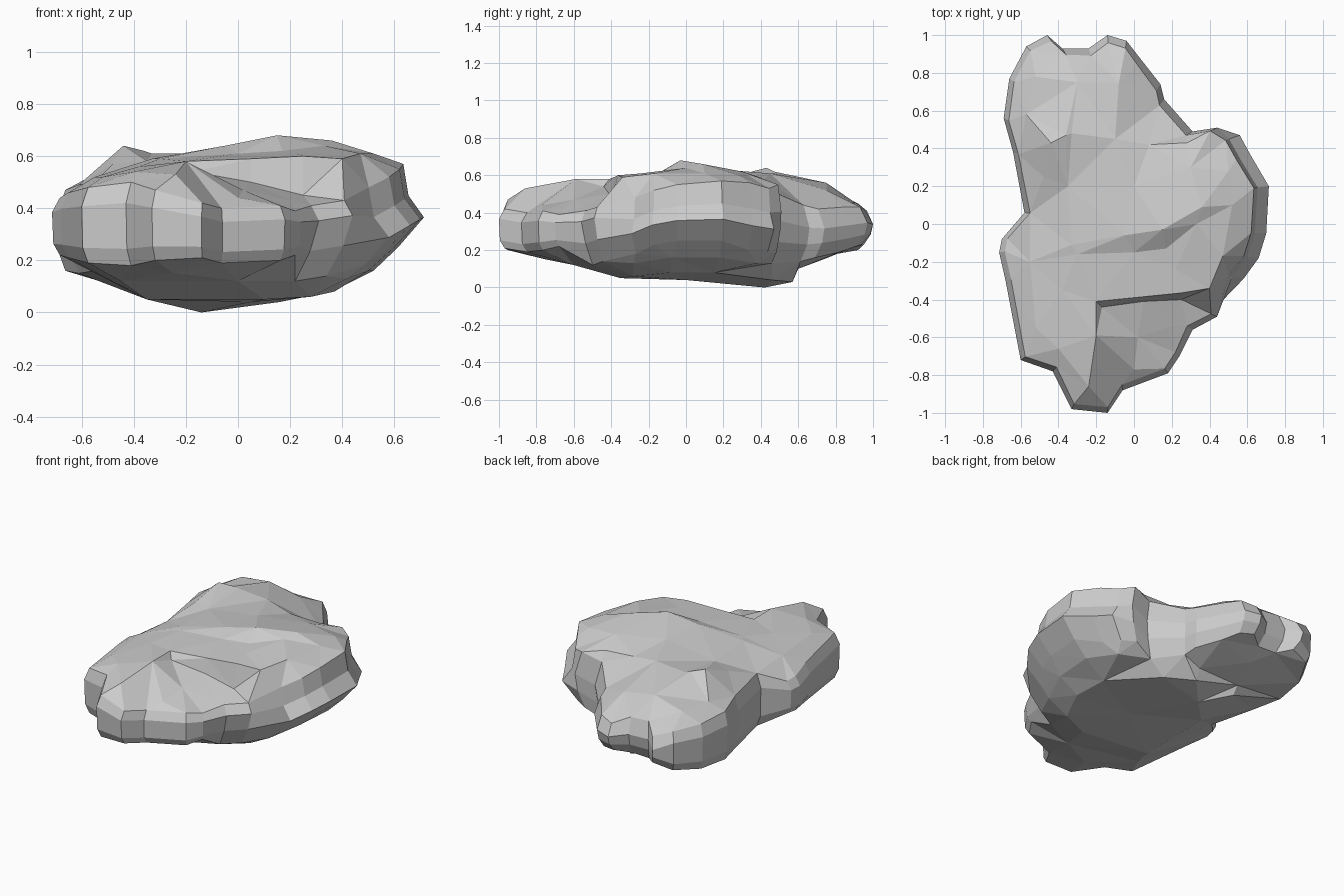
import bpy, bmesh
from mathutils import Vector
from mathutils.geometry import delaunay_2d_cdt

# Plan outline, counter-clockwise: x, y, lower edge z, upper edge z
OUTLINE = [
    (-.33, -.98, .20, .47), (-.14, -1.0, .21, .42), (-.06, -.88, .19, .40),
    (.18, -.79, .20, .41), (.24, -.70, .22, .39), (.31, -.56, .12, .41),
    (.44, -.49, .14, .43), (.58, -.29, .18, .48), (.66, -.18, .23, .52),
    (.70, -.05, .25, .55), (.714, .20, .25, .57), (.62, .36, .20, .56),
    (.56, .47, .19, .53), (.44, .51, .19, .55), (.31, .49, .13, .51),
    (.16, .66, .14, .44), (.14, .74, .16, .42), (.03, .88, .19, .43),
    (-.04, .97, .22, .43), (-.14, 1.0, .23, .41), (-.24, .93, .21, .45),
    (-.38, .93, .21, .46), (-.46, 1.0, .23, .41), (-.57, .94, .20, .45),
    (-.66, .77, .17, .46), (-.69, .56, .16, .47), (-.64, .38, .15, .49),
    (-.58, .06, .16, .50), (-.70, -.08, .22, .43), (-.714, -.15, .22, .44),
    (-.68, -.30, .21, .46), (-.60, -.72, .19, .48), (-.43, -.78, .18, .50)]

# Lines and peaks of the upper surface: each row is a connected ridge
TOP_RIDGES = [
    [(-.20, -.41, .58), (.05, -.385, .59), (.25, -.365, .60), (.40, -.34, .59)],
    [(-.17, -.44, .54), (.05, -.41, .50), (.25, -.40, .45)],
    [(-.33, -.11, .59), (-.05, -.06, .64), (.15, -.03, .68), (.36, .09, .66)],
    [(-.30, -.16, .59), (0, -.15, .61), (.17, -.13, .62), (.33, .0, .64)],
    [(-.24, -.86, .53), (-.20, -.59, .58)],
    [(-.48, .25, .57), (-.44, .43, .64), (-.36, .47, .62)],
    [(-.30, .75, .56), (-.33, .48, .61)],
    [(-.10, .45, .61), (.08, .42, .58), (.28, .43, .57)],
    [(-.40, -.66, .54), (-.52, -.55, .52), (-.55, -.20, .52)],
    [(-.35, .20, .58), (0, .20, .63), (.30, .30, .62), (.50, .28, .60)],
    [(.22, -.24, .61), (.47, -.17, .61)],
    [(-.52, .78, .52)], [(-.08, .75, .52)], [(-.57, .58, .52)],
    [(.02, -.60, .47)], [(.20, -.54, .43)], [(.52, .10, .61)],
    [(-.38, -.35, .56)], [(0, -.77, .44)]]

# Lines and low points of the underside
BOTTOM_RIDGES = [
    [(-.35, -.30, .05), (.10, -.35, .05), (.28, -.28, .06), (.37, -.08, .08),
     (.36, .15, .08)],
    [(.42, -.28, .13), (.50, -.08, .16), (.52, .18, .16), (.44, .38, .13)],
    [(-.30, .55, .05), (-.14, .42, 0), (0, .57, .03), (.16, .46, .04)],
    [(-.30, .59, .10), (0, .60, .10)],
    [(-.35, .20, .05), (.05, 0, .04)],
    [(-.45, -.50, .12), (-.25, -.75, .15), (0, -.60, .12)],
    [(-.25, .76, .16)]]

bm = bmesh.new()


def ring(level):
    """Outline loop at one of four levels, pulled inward to suit each side."""
    verts = []
    for x, y, lo, hi in OUTLINE:
        if x > .5 and y > -.4:              # right: sharp brow, upright above
            inset, t = (.10, 0, .06, .08)[level], (0, .36, .62, 1)[level]
        elif x > .3 and y < -.4:            # front right: undercut notch
            inset, t = (.11, .04, 0, .035)[level], (0, .4, .8, 1)[level]
        elif y < -.5 or x < -.55:           # front and left: upright faces
            inset, t = (.03, .005, 0, .03)[level], (0, .2, .75, 1)[level]
        else:                               # back: rounded
            inset, t = (.06, .015, 0, .04)[level], (0, .3, .6, 1)[level]
        p = Vector((x, y))
        p += (Vector((-.1, .5 * y)) - p).normalized() * inset
        verts.append(bm.verts.new((p.x, p.y, lo + (hi - lo) * t)))
    return verts


def cap(loop, ridges, flip):
    """Close a loop with flat triangles that follow the given ridges."""
    verts = list(loop)
    n = len(loop)
    edges = [(i, (i + 1) % n) for i in range(n)]
    for line in ridges:
        k = len(verts)
        verts += [bm.verts.new(p) for p in line]
        edges += [(k + i, k + i + 1) for i in range(len(line) - 1)]
    res = delaunay_2d_cdt([v.co.xy for v in verts], edges, [], 1, 1e-5)
    for f in res[2]:
        tri = [verts[res[3][i][0]] for i in f]
        bm.faces.new(tri[::-1] if flip else tri)


# Broken side walls
rings = [ring(i) for i in range(4)]
for a, b in zip(rings, rings[1:]):
    for i in range(len(a)):
        j = (i + 1) % len(a)
        bm.faces.new((a[i], a[j], b[j], b[i]))

# Upper surface and underside
cap(rings[-1], TOP_RIDGES, False)
cap(rings[0], BOTTOM_RIDGES, True)
bmesh.ops.delete(bm, geom=[v for v in bm.verts if not v.link_faces], context='VERTS')
bmesh.ops.recalc_face_normals(bm, faces=bm.faces)

mesh = bpy.data.meshes.new("rock")
bm.to_mesh(mesh)
bm.free()
rock = bpy.data.objects.new("rock", mesh)
bpy.context.collection.objects.link(rock)
